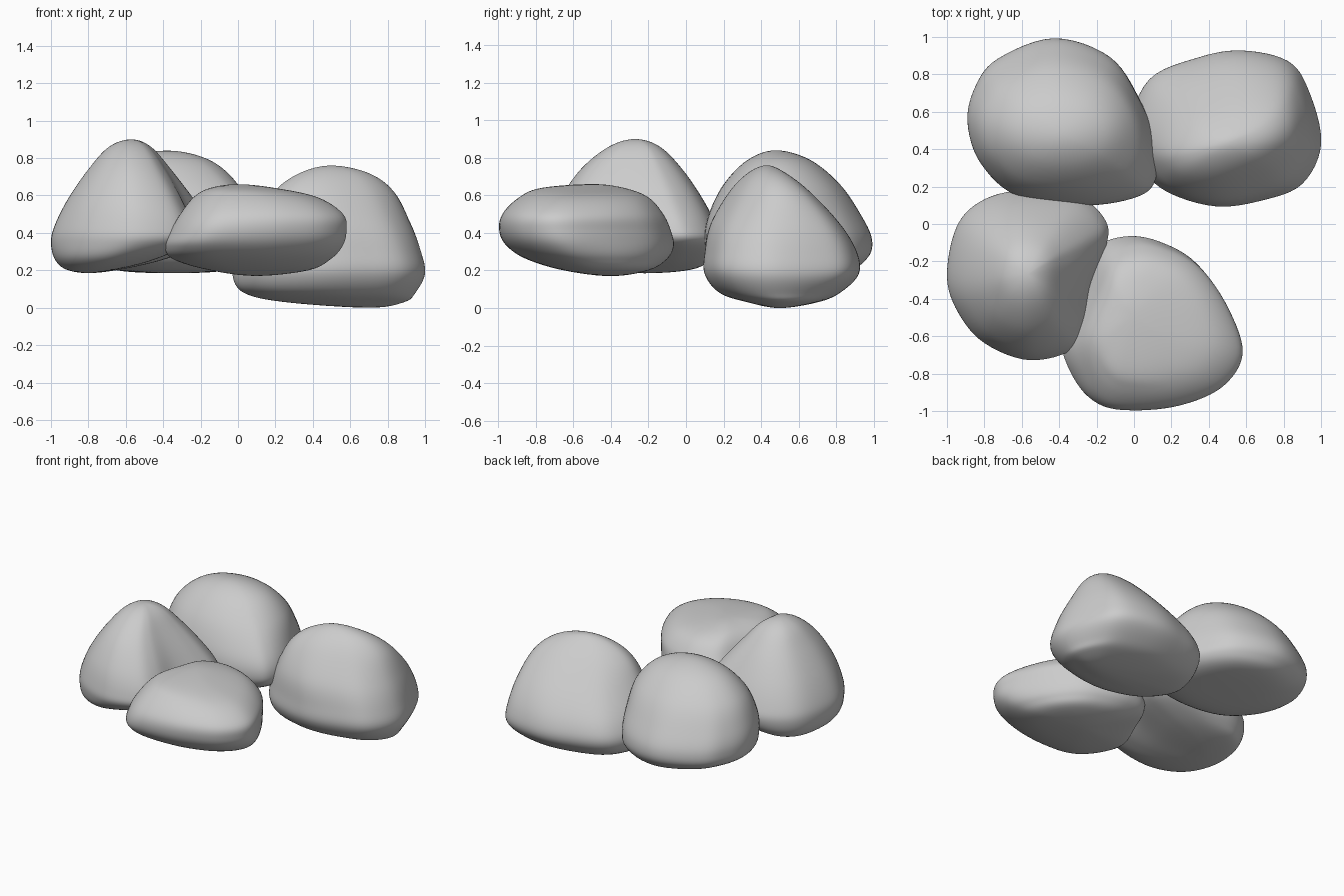
import bpy, bmesh
from math import atan2, cos, sin

if "Cube" in bpy.data.objects:
    bpy.data.objects.remove(bpy.data.objects["Cube"])

SIDES, RINGS = 6, 6   # interpolation steps around the outline / between levels

stone = bpy.data.materials.new("grey stone")
stone.diffuse_color = (0.6, 0.6, 0.6, 1)
stone.use_nodes = True
stone.node_tree.nodes["Principled BSDF"].inputs["Base Color"].default_value = stone.diffuse_color


def spline(a, b, c, d, t):
    """Catmull-Rom step between b and c."""
    return [0.5 * (2*q + (r-p)*t + (2*p-5*q+4*r-s)*t*t + (3*q-p-3*r+s)*t**3)
            for p, q, r, s in zip(a, b, c, d)]


def boulder(name, outline, levels, skew=0.0, round_top=0.5):
    """Loft a plan outline through levels of (z, x0, x1, y0, y1); both ends are points.
    Towards top and base the outline blends into an ellipse, at the top tilted by skew."""
    n = len(outline)
    plan = [spline(outline[i-1], outline[i], outline[(i+1) % n], outline[(i+2) % n], k/SIDES)
            for i in range(n) for k in range(SIDES)]
    lo = [min(p[i] for p in plan) for i in (0, 1)]
    hi = [max(p[i] for p in plan) for i in (0, 1)]
    unit = [[(p[i]-lo[i]) / (hi[i]-lo[i]) for i in (0, 1)] for p in plan]

    # mirrored phantom levels make the caps round
    def swap(r):
        return (r[0], r[2], r[1], r[4], r[3])
    rows = [swap(levels[1])] + levels + [swap(levels[-2])]
    fine = [spline(*rows[i:i+4], k/RINGS) for i in range(len(rows)-3) for k in range(RINGS)]
    fine = fine[1:]
    widest = max(fine, key=lambda r: (r[2]-r[1]) * (r[4]-r[3]))[0]
    top, base = levels[0][0], levels[-1][0]

    bm = bmesh.new()
    rings = []
    for z, x0, x1, y0, y1 in fine:
        up = z > widest
        t = min(1, (z-widest)/(top-widest) if up else (widest-z)/(widest-base))
        w = t*t*(3-2*t) * (round_top if up else 0.4)
        s = skew/2 if up else 0
        ring = []
        for u, v in unit:
            phi = atan2(v-.5, u-.5)
            a, b = .5 + .5*cos(phi-s), .5 + .5*sin(phi+s)
            ring.append(bm.verts.new((x0 + (x1-x0)*(u+(a-u)*w), y0 + (y1-y0)*(v+(b-v)*w), z)))
        rings.append(ring)
    m = len(unit)
    for a, b in zip(rings, rings[1:]):
        for i in range(m):
            bm.faces.new((a[i], a[(i+1) % m], b[(i+1) % m], b[i]))
    for ring, lv in ((rings[0], levels[0]), (rings[-1], levels[-1])):
        tip = bm.verts.new((lv[1], lv[3], lv[0]))
        for i in range(m):
            bm.faces.new((ring[i], ring[(i+1) % m], tip))
    bmesh.ops.recalc_face_normals(bm, faces=bm.faces)
    for f in bm.faces:
        f.smooth = True
    me = bpy.data.meshes.new(name)
    bm.to_mesh(me)
    bm.free()
    me.materials.append(stone)
    bpy.context.collection.objects.link(bpy.data.objects.new(name, me))


# round boulder at the back left
boulder("back_left_boulder",
        [(-.89, .55), (-.85, .74), (-.73, .89), (-.43, 1), (-.13, .9), (.03, .67), (.12, .43),
         (.12, .25), (.03, .15), (-.25, .1), (-.62, .15), (-.82, .33)],
        [(.84, -.38, -.38, .48, .48), (.79, -.62, -.15, .33, .66), (.66, -.79, .01, .2, .82),
         (.5, -.87, .1, .12, .93), (.37, -.89, .13, .1, .99), (.27, -.85, .1, .13, .97),
         (.2, -.65, -.05, .25, .85), (.185, -.35, -.35, .5, .5)], round_top=.9)

# broad boulder at the back right, resting lowest
boulder("back_right_boulder",
        [(-.03, .5), (.08, .78), (.35, .9), (.58, .935), (.82, .88), (.93, .73), (1, .44),
         (.9, .22), (.68, .13), (.43, .1), (.17, .18), (.03, .32)],
        [(.76, .5, .5, .43, .43), (.72, .33, .7, .33, .53), (.62, .19, .84, .23, .66),
         (.45, .08, .93, .13, .82), (.3, 0, .98, .1, .91), (.18, -.03, 1, .1, .92),
         (.08, .03, .95, .18, .82), (.03, .25, .89, .33, .7), (0, .7, .7, .5, .5)],
        skew=.5, round_top=.7)

# peaked boulder on the left
boulder("left_boulder",
        [(-1, -.28), (-.95, -.02), (-.82, .12), (-.6, .18), (-.3, .15), (-.15, .02),
         (-.15, -.12), (-.23, -.33), (-.24, -.52), (-.32, -.66), (-.56, -.72), (-.8, -.63),
         (-.94, -.47)],
        [(.9, -.57, -.57, -.27, -.27), (.86, -.69, -.46, -.41, -.14), (.74, -.8, -.35, -.56, -.02),
         (.58, -.91, -.23, -.67, .09), (.44, -.98, -.15, -.72, .16), (.35, -1, -.16, -.72, .18),
         (.26, -.98, -.38, -.64, .13), (.205, -.92, -.62, -.48, .03), (.185, -.8, -.8, -.22, -.22)],
        round_top=.5)

# low flat boulder at the front
boulder("front_boulder",
        [(-.02, -.065), (-.19, -.13), (-.28, -.36), (-.38, -.62), (-.32, -.83), (-.2, -.96),
         (-.02, -.99), (.24, -.96), (.47, -.86), (.58, -.68), (.5, -.44), (.34, -.21), (.16, -.1)],
        [(.66, 0, 0, -.5, -.5), (.64, -.15, .2, -.77, -.33), (.59, -.24, .43, -.89, -.2),
         (.5, -.31, .565, -.98, -.12), (.41, -.36, .58, -.995, -.08), (.33, -.39, .56, -.955, -.065),
         (.26, -.35, .5, -.85, -.1), (.2, -.15, .38, -.65, -.2), (.17, .1, .1, -.4, -.4)],
        round_top=.3)
